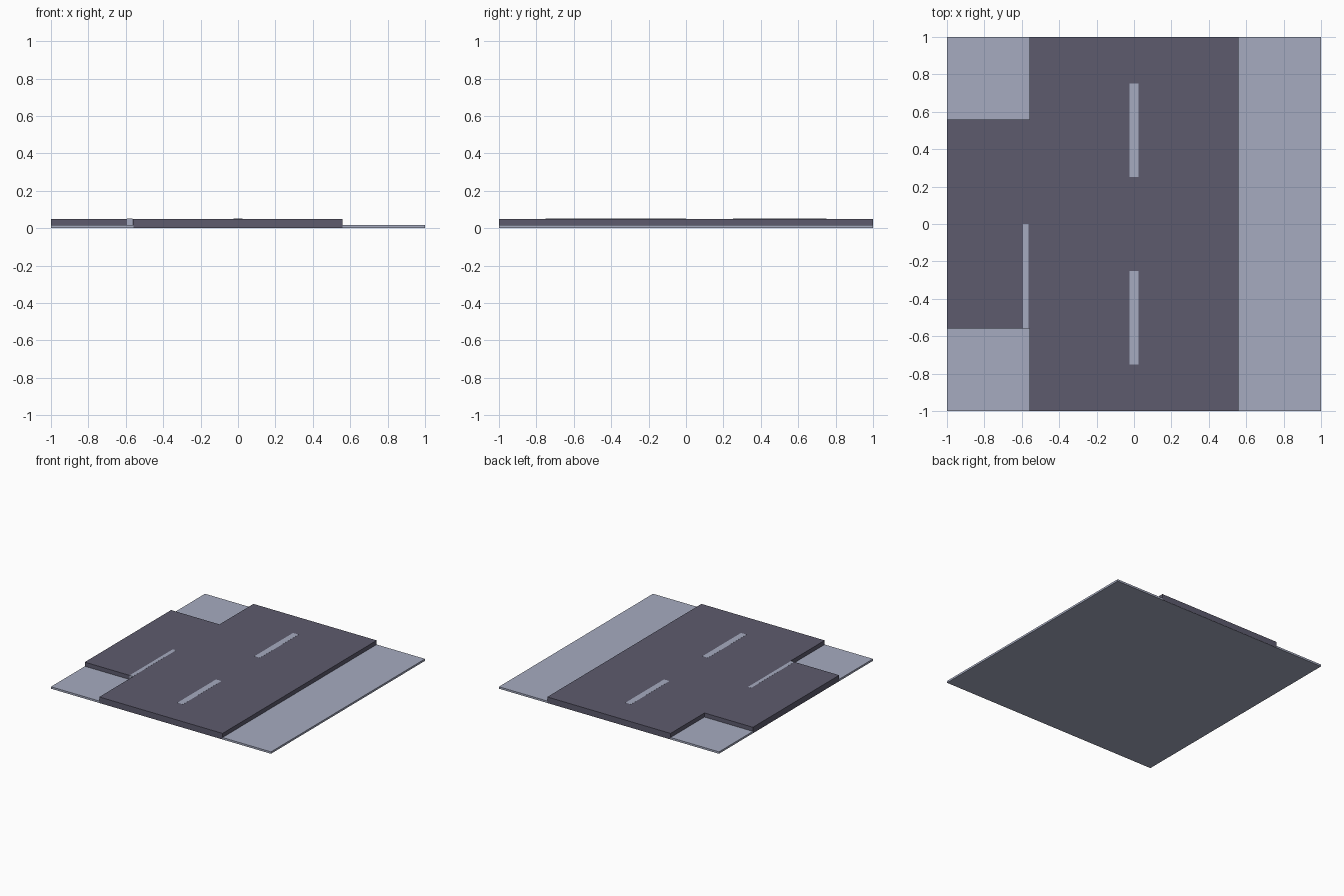
import bpy
import bmesh

if "Cube" in bpy.data.objects:
    bpy.data.objects.remove(bpy.data.objects["Cube"])


def material(name, rgb):
    m = bpy.data.materials.new(name)
    m.diffuse_color = (*rgb, 1)
    m.use_nodes = True
    m.node_tree.nodes["Principled BSDF"].inputs["Base Color"].default_value = m.diffuse_color
    return m


asphalt = material("asphalt", (0.11, 0.105, 0.155))
pale = material("pale_paving", (0.38, 0.41, 0.53))


def slab(name, outline, z0, z1, mat):
    """Extrude a flat outline from z0 up to z1."""
    bm = bmesh.new()
    base = bm.faces.new([bm.verts.new((x, y, z0)) for x, y in outline])
    top = bmesh.ops.extrude_face_region(bm, geom=[base], use_keep_orig=True)
    moved = [v for v in top["geom"] if isinstance(v, bmesh.types.BMVert)]
    bmesh.ops.translate(bm, vec=(0, 0, z1 - z0), verts=moved)
    bmesh.ops.recalc_face_normals(bm, faces=bm.faces)
    mesh = bpy.data.meshes.new(name)
    bm.to_mesh(mesh)
    bm.free()
    mesh.materials.append(mat)
    ob = bpy.data.objects.new(name, mesh)
    bpy.context.collection.objects.link(ob)
    return ob


def rect(x0, x1, y0, y1):
    return [(x0, y0), (x1, y0), (x1, y1), (x0, y1)]


H = 0.05     # road surface height
R = 0.56     # road half width
E = 1.0005   # road edge just covers the base edge

# Thin pale base tile
slab("ground_tile", rect(-1, 1, -1, 1), 0, 0.016, pale)

# Raised T-shaped road with a branch to the left
slab("road", [(-R, -E), (R, -E), (R, E), (-R, E),
              (-R, R), (-E, R), (-E, -R), (-R, -R)], 0.0005, H, asphalt)

# Centre line dashes
for name, y in (("front_dash", -0.5), ("back_dash", 0.5)):
    slab(name, rect(-0.025, 0.025, y - 0.25, y + 0.25), H - 0.01, H + 0.0006, pale)

# Stop line across the branch lane, showing on the kerb face
slab("stop_line", rect(-0.593, -0.563, -R - 0.0006, 0), 0.01, H + 0.0006, pale)
